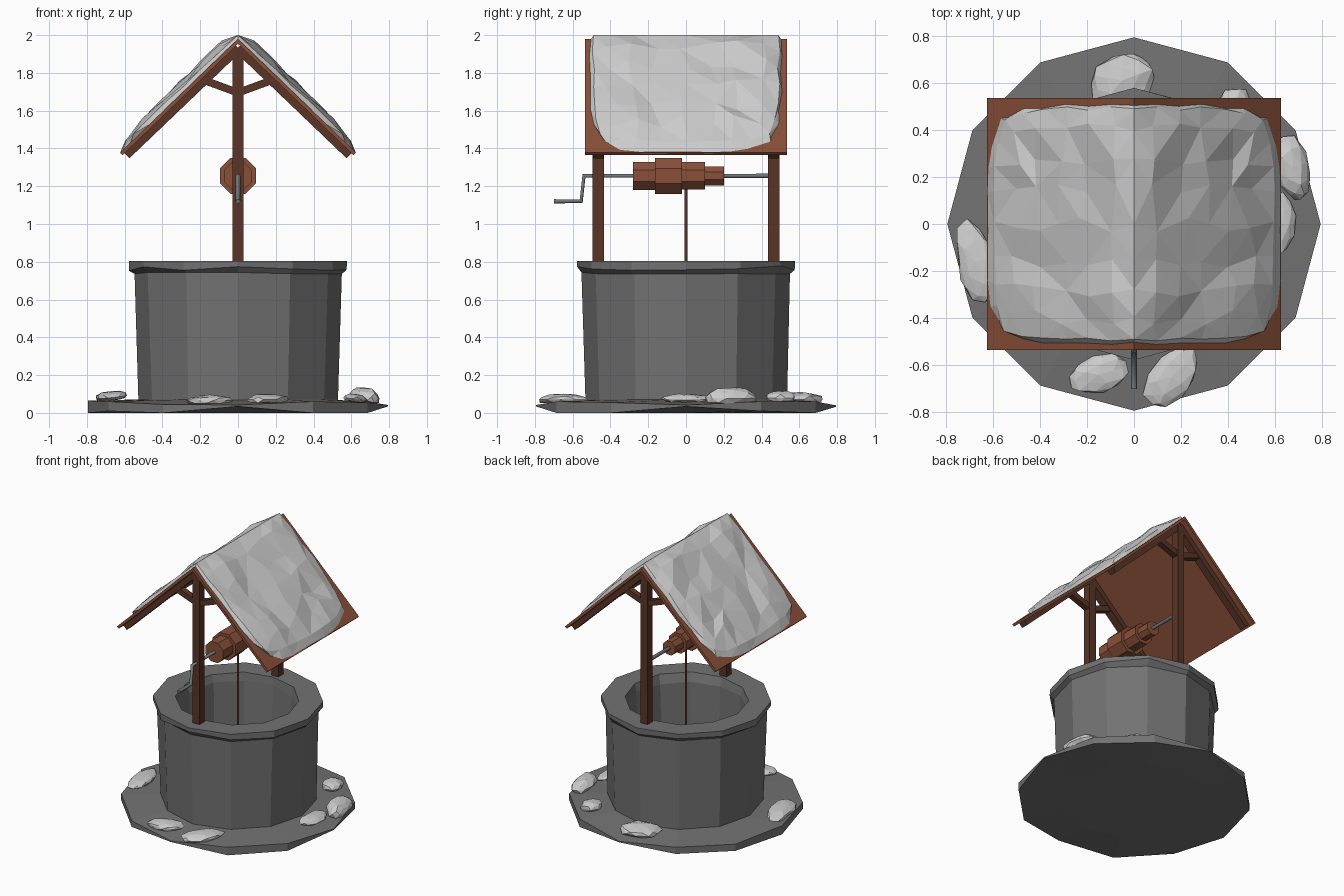
import bpy, bmesh, math, random
from mathutils import Vector

if "Cube" in bpy.data.objects:
    bpy.data.objects.remove(bpy.data.objects["Cube"])

random.seed(7)
J = lambda a: random.uniform(-a, a)


def material(name, rgb):
    m = bpy.data.materials.new(name)
    m.diffuse_color = (*rgb, 1)
    m.use_nodes = True
    m.node_tree.nodes["Principled BSDF"].inputs["Base Color"].default_value = m.diffuse_color
    return m


STONE = material("stone", (0.17, 0.17, 0.17))
SNOW = material("snow", (0.65, 0.65, 0.65))
PLANK = material("plank", (0.25, 0.08, 0.04))
TIMBER = material("timber", (0.10, 0.035, 0.02))
METAL = material("metal", (0.16, 0.18, 0.18))


def add(name, bm, mat):
    bmesh.ops.recalc_face_normals(bm, faces=bm.faces)
    me = bpy.data.meshes.new(name)
    bm.to_mesh(me)
    bm.free()
    me.materials.append(mat)
    ob = bpy.data.objects.new(name, me)
    bpy.context.collection.objects.link(ob)
    return ob


def skin_rings(bm, rings, caps=True):
    n = len(rings[0])
    vs = [[bm.verts.new(p) for p in r] for r in rings]
    for a, b in zip(vs, vs[1:]):
        for i in range(n):
            k = (i + 1) % n
            bm.faces.new((a[i], a[k], b[k], b[i]))
    if caps:
        bm.faces.new(vs[0])
        bm.faces.new(vs[-1])


def circle(r, z, n=12, jr=0.0, jz=0.0):
    return [((r + J(jr)) * math.cos(i * math.tau / n),
             (r + J(jr)) * math.sin(i * math.tau / n), z + J(jz)) for i in range(n)]


def beam(name, p, q, width, depth, mat=TIMBER):
    """Square timber from p to q in an xz plane: width along y, depth across."""
    p, q = Vector(p), Vector(q)
    side = Vector((0, width / 2, 0))
    up = (q - p).normalized().cross(Vector((0, 1, 0))) * depth / 2
    bm = bmesh.new()
    skin_rings(bm, [[c + side + up, c - side + up, c - side - up, c + side - up] for c in (p, q)])
    return add(name, bm, mat)


def rod(name, pts, r, mat):
    cu = bpy.data.curves.new(name, 'CURVE')
    cu.dimensions = '3D'
    cu.bevel_depth, cu.bevel_resolution, cu.use_fill_caps = r, 1, True
    sp = cu.splines.new('POLY')
    sp.points.add(len(pts) - 1)
    for s, p in zip(sp.points, pts):
        s.co = (*p, 1)
    cu.materials.append(mat)
    bpy.context.collection.objects.link(bpy.data.objects.new(name, cu))


# Uneven ground slab
top_z = [.042, .06, .06, .04, .06, .05, .065, .06, .045, .042, .06, .055]
low_z = [.034, .01, 0, .032, .01, 0, 0, .01, 0, .034, 0, 0]
rim = circle(0.793, 0)
bm = bmesh.new()
skin_rings(bm, [circle(0.5, 0.0),
                [(x, y, z) for (x, y, _), z in zip(rim, low_z)],
                [(x, y, z) for (x, y, _), z in zip(rim, top_z)],
                circle(0.5, 0.072)])
add("ground_slab", bm, STONE)

# Well wall with flared rim and hollow shaft
bm = bmesh.new()
skin_rings(bm, [circle(0.53, 0.04, jr=.006), circle(0.55, 0.74, jr=.005, jz=.006),
                circle(0.577, 0.765, jr=.003, jz=.015), circle(0.578, 0.803),
                circle(0.42, 0.803, jr=.01), circle(0.41, 0.74, jr=.012, jz=.01),
                circle(0.38, 0.10, jr=.01)])
add("well_wall", bm, STONE)

# Posts, rafters and braces at both ends
for end, y in (("front", -0.465), ("back", 0.465)):
    beam(end + "_post", (0, y, 0.74), (0, y, 1.93), 0.06, 0.056)
    for side, s in (("left", -1), ("right", 1)):
        beam(f"{end}_{side}_rafter", (0, y, 1.932), (s * 0.592, y, 1.366), 0.055, 0.05)
        beam(f"{end}_{side}_brace", (0, y, 1.695), (s * 0.19, y, 1.765), 0.045, 0.04)

# Roof boards: folded sheet extruded along y
prof = [(-.625, 1.378), (0, 1.98), (.625, 1.378), (.612, 1.364), (0, 1.953), (-.612, 1.364)]
bm = bmesh.new()
skin_rings(bm, [[(x, y, z) for x, z in prof] for y in (-0.535, 0.535)], caps=False)
for k in (0, 6):
    bm.verts.ensure_lookup_table()
    v = bm.verts[k:k + 6]
    bm.faces.new((v[0], v[1], v[4], v[5]))
    bm.faces.new((v[1], v[2], v[3], v[4]))
add("roof_boards", bm, PLANK)

# Snow blanket on the roof: lumpy height field, mirrored across the ridge
S = [0, .17, .34, .5, .66, .82, .95, 1.0]
T = [-1, -.97, -.78, -.55, -.3, 0, .3, .55, .78, .97, 1]
bm = bmesh.new()
grid = []
for i, s in enumerate(S):
    row = []
    for j, t in enumerate(T):
        border = i == len(S) - 1 or j in (0, len(T) - 1)
        near = i == len(S) - 2 or j in (1, len(T) - 2)
        x = 0.625 * s * (1 - 0.09 * abs(t) ** 5)
        y = 0.505 * t * (1 - 0.13 * s ** 6)
        if i:
            x += J(0.006 if border or near else 0.03)
            y += J(0.012 if border or near else 0.035)
        x = min(x, 0.625)
        h = -0.004 if border else 0.02 if i == 0 else 0.03 + J(.008) if near else 0.054 + J(0.024)
        row.append(bm.verts.new((x if i else 0, y, 1.98 - 0.963 * (x if i else 0) + h)))
    grid.append(row)
for a, b in zip(grid, grid[1:]):
    for j in range(len(T) - 1):
        bm.faces.new((a[j], b[j], b[j + 1], a[j + 1]))
bmesh.ops.triangulate(bm, faces=bm.faces, quad_method='SHORT_EDGE')
dup = bmesh.ops.duplicate(bm, geom=bm.verts[:] + bm.edges[:] + bm.faces[:])["geom"]
for v in dup:
    if isinstance(v, bmesh.types.BMVert):
        v.co.x *= -1
bmesh.ops.remove_doubles(bm, verts=bm.verts, dist=0.0005)
roof_snow = add("roof_snow", bm, SNOW)
if sum(p.normal.z for p in roof_snow.data.polygons) < 0:
    roof_snow.data.flip_normals()

# Windlass: stepped octagonal drum, cranked axle and rope
AX = 1.255
for k, (y0, y1, r) in enumerate([(-.28, -.155, .08), (-.165, -.02, .103), (-.02, .10, .078), (.10, .20, .054)]):
    bm = bmesh.new()
    skin_rings(bm, [[(r * math.cos((i + .5) * math.tau / 8), y, AX + r * math.sin((i + .5) * math.tau / 8))
                     for i in range(8)] for y in (y0, y1)])
    add(f"drum_section_{k + 1}", bm, PLANK)
rod("crank_axle", [(0, .45, AX), (0, -.54, AX), (0, -.555, 1.12), (0, -.70, 1.12)], 0.013, METAL)
rod("rope", [(0, 0, AX), (0, 0, 0.2)], 0.008, TIMBER)

# Snow patches around the foot: centre x, y, z, half sizes, turn
patches = [(-.05, .61, .07, .14, .11, .04, 20), (-.67, -.16, .085, .08, .18, .03, 12),
           (-.15, -.64, .065, .13, .08, .03, 15), (.16, -.65, .07, .09, .15, .03, -35),
           (.67, .24, .085, .075, .15, .05, 15), (.62, 0, .075, .065, .13, .025, -5),
           (.43, .50, .08, .07, .08, .04, 0)]
for k, (cx, cy, cz, a, b, c, deg) in enumerate(patches):
    bm = bmesh.new()
    bmesh.ops.create_icosphere(bm, subdivisions=2, radius=1)
    for v in bm.verts:
        v.co *= 1 + J(0.1)
        v.co.z = max(v.co.z, -0.6)
    ob = add(f"snow_patch_{k + 1}", bm, SNOW)
    ob.location, ob.scale = (cx, cy, cz), (a, b, c)
    ob.rotation_euler = (0, math.radians(-7 if cx < -.5 else 7 if cx > .5 else 0), math.radians(deg))
